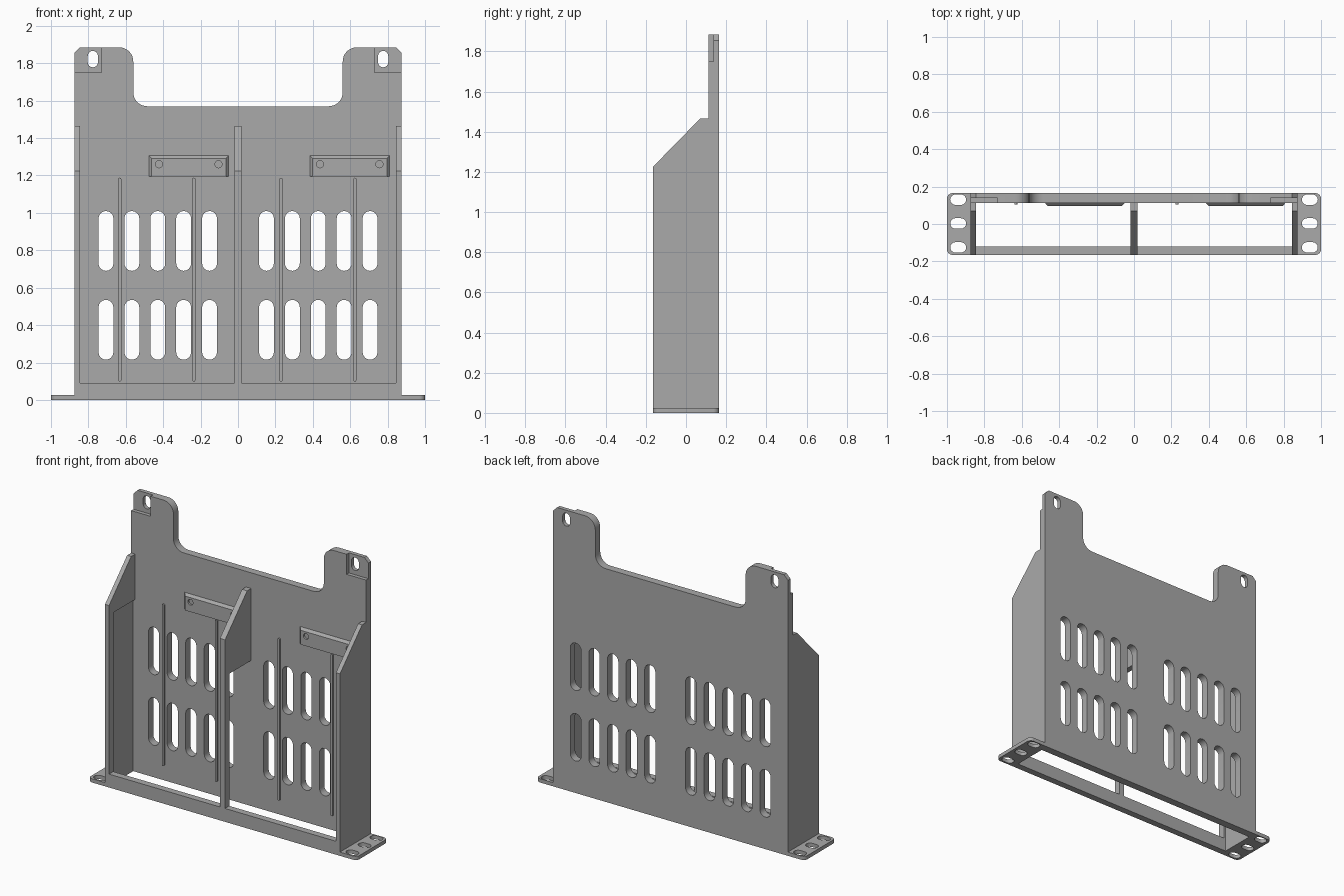
import bpy, bmesh, math
from mathutils import Vector

cube = bpy.data.objects.get("Cube")
if cube:
    bpy.data.objects.remove(cube, do_unlink=True)

GREY = (0.4, 0.4, 0.4, 1)
grey = bpy.data.materials.new("plain_grey")
grey.use_nodes = True
grey.diffuse_color = GREY
grey.node_tree.nodes["Principled BSDF"].inputs["Base Color"].default_value = GREY

BACK, FACE, FRONT = 0.165, 0.113, -0.165   # depth planes
HALF, INNER = 0.875, 0.845                 # side panel outer and inner x


def place(axis, u, v, d):
    return {"x": (d, u, v), "y": (u, d, v), "z": (u, v, d)}[axis]


def prism(name, outline, axis, start, end):
    """Extrude a flat outline along an axis."""
    bm = bmesh.new()
    face = bm.faces.new([bm.verts.new(place(axis, u, v, start)) for u, v in outline])
    new = bmesh.ops.extrude_face_region(bm, geom=[face])["geom"]
    shift = Vector(place(axis, 0, 0, end - start))
    bmesh.ops.translate(bm, vec=shift, verts=[g for g in new if isinstance(g, bmesh.types.BMVert)])
    bmesh.ops.recalc_face_normals(bm, faces=bm.faces)
    mesh = bpy.data.meshes.new(name)
    bm.to_mesh(mesh)
    bm.free()
    mesh.materials.append(grey)
    obj = bpy.data.objects.new(name, mesh)
    bpy.context.collection.objects.link(obj)
    return obj


def rect(u0, u1, v0, v1):
    return [(u0, v0), (u1, v0), (u1, v1), (u0, v1)]


def arc(cu, cv, r, a0, a1, steps=8):
    angles = [math.radians(a0 + (a1 - a0) * i / steps) for i in range(steps + 1)]
    return [(cu + r * math.cos(a), cv + r * math.sin(a)) for a in angles]


def slot(cu, cv, w, h):
    """Round-ended slot, long in either direction."""
    r = min(w, h) / 2
    if h > w:
        s = h / 2 - r
        return arc(cu, cv + s, r, 0, 180) + arc(cu, cv - s, r, 180, 360)
    s = w / 2 - r
    return arc(cu + s, cv, r, -90, 90) + arc(cu - s, cv, r, 90, 270)


def cut(obj, cutters):
    """Subtract the cutters, then remove them."""
    for c in cutters:
        mod = obj.modifiers.new("cut", "BOOLEAN")
        mod.operation, mod.solver, mod.object = "DIFFERENCE", "EXACT", c
    graph = bpy.context.evaluated_depsgraph_get()
    mesh = bpy.data.meshes.new_from_object(obj.evaluated_get(graph))
    obj.modifiers.clear()
    obj.data = mesh
    for c in cutters:
        bpy.data.objects.remove(c, do_unlink=True)


def smooth(obj):
    bpy.ops.object.select_all(action="DESELECT")
    obj.select_set(True)
    bpy.context.view_layer.objects.active = obj
    bpy.ops.object.shade_smooth_by_angle(angle=math.radians(30))


# Back plate: notched top with rounded ears and chamfered outer corners
top, notch, ear, r = 1.885, 1.57, 0.56, 0.075
half = [(HALF, 0), (HALF, top - 0.03), (HALF - 0.03, top)]
half += arc(ear + r, top - r, r, 90, 180) + arc(ear - r, notch + r, r, 0, -90)
plate = prism("back_plate", half + [(-u, v) for u, v in reversed(half)], "y", FACE, BACK)
cutters = []
for side in (-1, 1):
    # Vent slots, two rows of five
    for i in range(5):
        for z in (0.375, 0.85):
            cutters.append(prism("vent", slot(side * (0.152 + 0.1385 * i), z, 0.08, 0.32), "y", 0, 0.3))
    # Shallow corner pocket and mounting hole
    u0, u1 = sorted((side * 0.73, side * 0.9))
    cutters.append(prism("pocket", rect(u0, u1, 1.75, 1.95), "y", 0, 0.138))
    cutters.append(prism("hole", slot(side * 0.776, 1.822, 0.055, 0.088), "y", 0, 0.3))
cut(plate, cutters)
smooth(plate)

# Side panels with a sloped top edge and a shallow inner recess
slope = [(FACE, 1.465), (0.07, 1.465), (FRONT, 1.225)]
for side, label in ((-1, "right"), (1, "left")):
    panel = prism(label + "_side_panel", [(FRONT, 0), (FACE, 0)] + slope, "x", side * INNER, side * HALF)
    cut(panel, [prism("recess", rect(-0.12, 0.2, -0.1, 1.16), "x", side * 0.8, side * 0.86)])

    # Mounting flange with rounded corners and three slots
    c = 0.03
    shape = [(HALF, FRONT)] + arc(1 - c, FRONT + c, c, -90, 0) + arc(1 - c, BACK - c, c, 0, 90) + [(HALF, BACK)]
    flange = prism(label + "_flange", [(side * u, v) for u, v in shape], "z", 0, 0.025)
    cut(flange, [prism("hole", slot(side * 0.94, y, 0.085, 0.056), "z", -0.1, 0.1)
                 for y in (-0.125, 0.003, 0.13)])
    smooth(flange)

# Front bar and centre rib: a front post joined to an upper gusset
prism("front_bar", rect(-INNER, INNER, FRONT, -0.12), "z", 0, 0.09)
rib = [(FRONT, 0.09), (-0.12, 0.09), (-0.12, 0.98), (FACE, 0.98)] + slope
prism("centre_rib", rib, "x", -0.019, 0.019)

# Thin guide ridges on the front of the plate
for x in (-0.632, -0.236, 0.23, 0.625):
    prism("guide_ridge", slot(x, 0.643, 0.016, 1.09), "y", FACE - 0.01, FACE + 0.002)

# Label bars with chamfered top and ends, and two blind holes
for x in (-0.263, 0.597):
    bar = prism("label_bar", rect(x - 0.213, x + 0.213, 1.195, 1.307), "y", FACE, FACE - 0.016)
    for v in bar.data.vertices:
        if v.co.y < FACE - 0.01:
            v.co.x += 0.014 if v.co.x < x else -0.014
            if v.co.z > 1.25:
                v.co.z -= 0.016
    cut(bar, [prism("hole", arc(x + d, 1.26, 0.019, 0, 345, 23), "y", 0, FACE - 0.003)
              for d in (-0.159, 0.159)])
